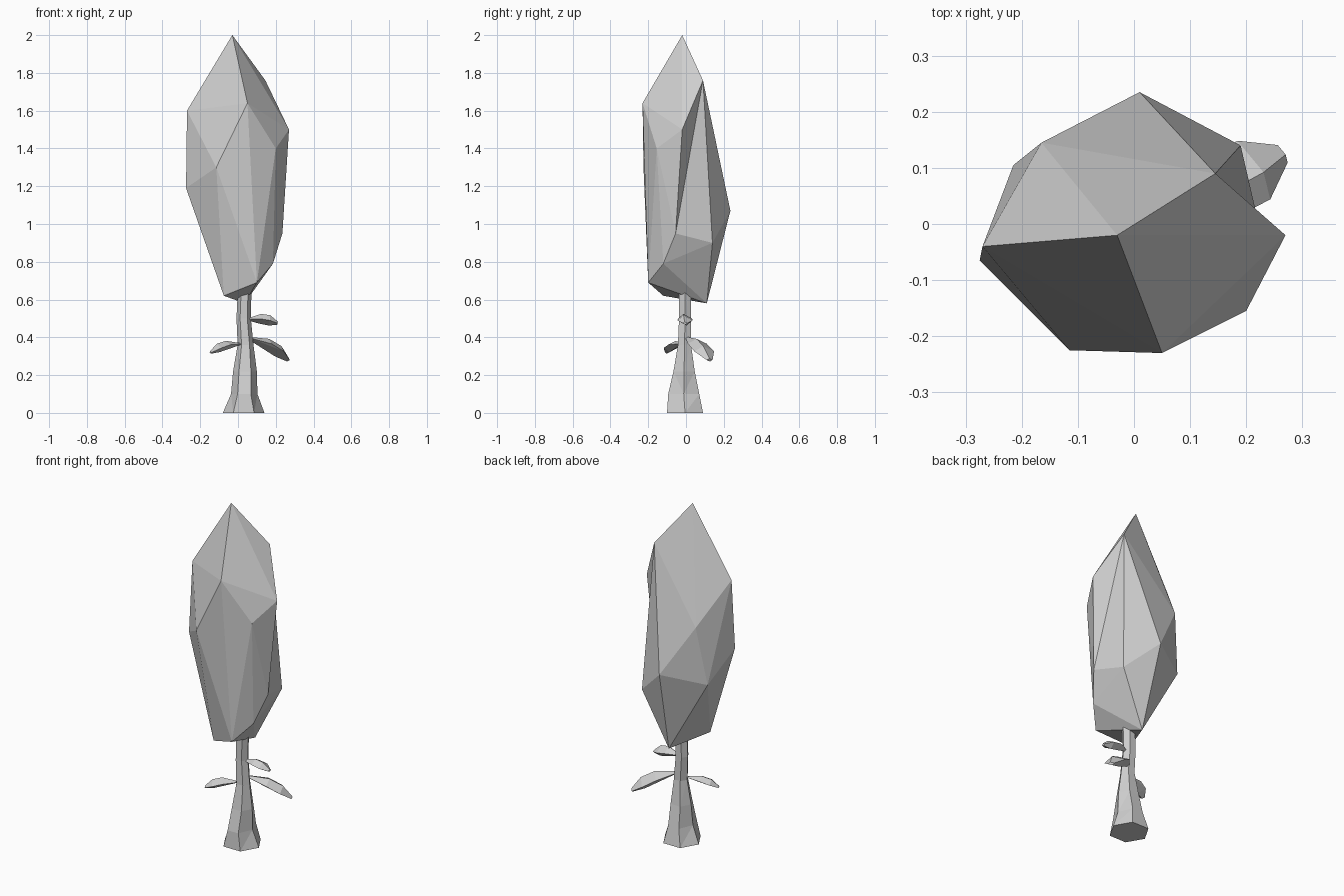
import bpy, bmesh, math
from mathutils import Vector

cube = bpy.data.objects.get("Cube")
if cube:
    bpy.data.objects.remove(cube)

GREY = (0.62, 0.62, 0.62, 1)
grey = bpy.data.materials.new("plain grey")
grey.use_nodes = True
grey.diffuse_color = GREY
grey.node_tree.nodes["Principled BSDF"].inputs["Base Color"].default_value = GREY


def finish(name, bm):
    """Turn a bmesh into a flat shaded object."""
    bmesh.ops.recalc_face_normals(bm, faces=bm.faces[:])
    mesh = bpy.data.meshes.new(name)
    bm.to_mesh(mesh)
    bm.free()
    mesh.materials.append(grey)
    obj = bpy.data.objects.new(name, mesh)
    bpy.context.collection.objects.link(obj)
    return obj


def wrap(bm):
    """Cover the loose points with a faceted skin."""
    hull = bmesh.ops.convex_hull(bm, input=bm.verts[:])
    spare = [v for v in hull["geom_interior"] if isinstance(v, bmesh.types.BMVert)]
    bmesh.ops.delete(bm, geom=spare, context="VERTS")


# Crown: faceted corners from the tip down to the underside
CROWN = [
    (-.03, -.02, 2), (.145, .09, 1.76),
    (.05, -.23, 1.64), (-.27, -.04, 1.6), (.27, -.02, 1.5), (.2, -.155, 1.4),
    (-.165, .145, 1.36), (-.115, -.225, 1.3), (-.275, -.065, 1.19),
    (.01, .235, 1.07), (-.215, .105, 1.02), (.235, -.055, .95), (.19, .14, .9),
    (.185, -.12, .79), (.1, -.2, .69), (-.075, -.12, .62), (.035, .11, .58),
]
bm = bmesh.new()
for p in CROWN:
    bm.verts.new(p)
wrap(bm)
# Fold the crease on the +x side inward
ends = (Vector(CROWN[4]), Vector(CROWN[12]))
crease = [e for e in bm.edges
          if all(min((v.co - p).length for p in ends) < .001 for v in e.verts)]
if crease:
    bmesh.ops.rotate_edges(bm, edges=crease, use_ccw=False)
finish("crown", bm)

# Trunk: six-sided rings as height, centre x, centre y, radius x, radius y
RINGS = [
    (0, .03, -.005, .11, .11), (.1, .033, -.012, .07, .095),
    (.22, .037, -.01, .063, .065), (.36, .04, -.008, .042, .04),
    (.5, .03, -.005, .038, .037), (.68, .036, -.006, .036, .038),
]
SIDES = 6
bm = bmesh.new()
loops = []
for z, cx, cy, rx, ry in RINGS:
    loops.append([bm.verts.new((cx + rx * math.cos(math.tau * i / SIDES),
                                cy + ry * math.sin(math.tau * i / SIDES), z))
                  for i in range(SIDES)])
for low, high in zip(loops, loops[1:]):
    for i in range(SIDES):
        j = (i + 1) % SIDES
        bm.faces.new((low[i], low[j], high[j], high[i]))
bm.faces.new(loops[0][::-1])
bm.faces.new(loops[-1])
bmesh.ops.triangulate(bm, faces=[f for f in bm.faces if len(f.verts) == 4])
finish("trunk", bm)


def leaf(name, start, tip, width, thick, arch):
    """Chunky faceted leaf that swells midway and droops to its tip."""
    a, b = Vector(start), Vector(tip)
    side = (b - a).cross(Vector((0, 0, 1))).normalized()
    up = side.cross(b - a).normalized()
    bm = bmesh.new()
    for t, scale in ((0, .25), (.4, .95), (.72, 1), (1, .3)):
        c = a.lerp(b, t) + up * arch * math.sin(math.pi * t)
        for s, h in ((-.5, 0), (.5, 0), (.1, .5), (-.1, -.5)):
            bm.verts.new(c + scale * (side * width * s + up * thick * h))
    wrap(bm)
    finish(name, bm)


leaf("upper_leaf", (.055, -.005, .495), (.21, -.005, .475), .08, .055, .012)
leaf("left_leaf", (.06, .01, .395), (.265, .125, .28), .12, .06, .02)
leaf("right_leaf", (.01, -.03, .365), (-.145, -.1, .32), .08, .045, .015)
